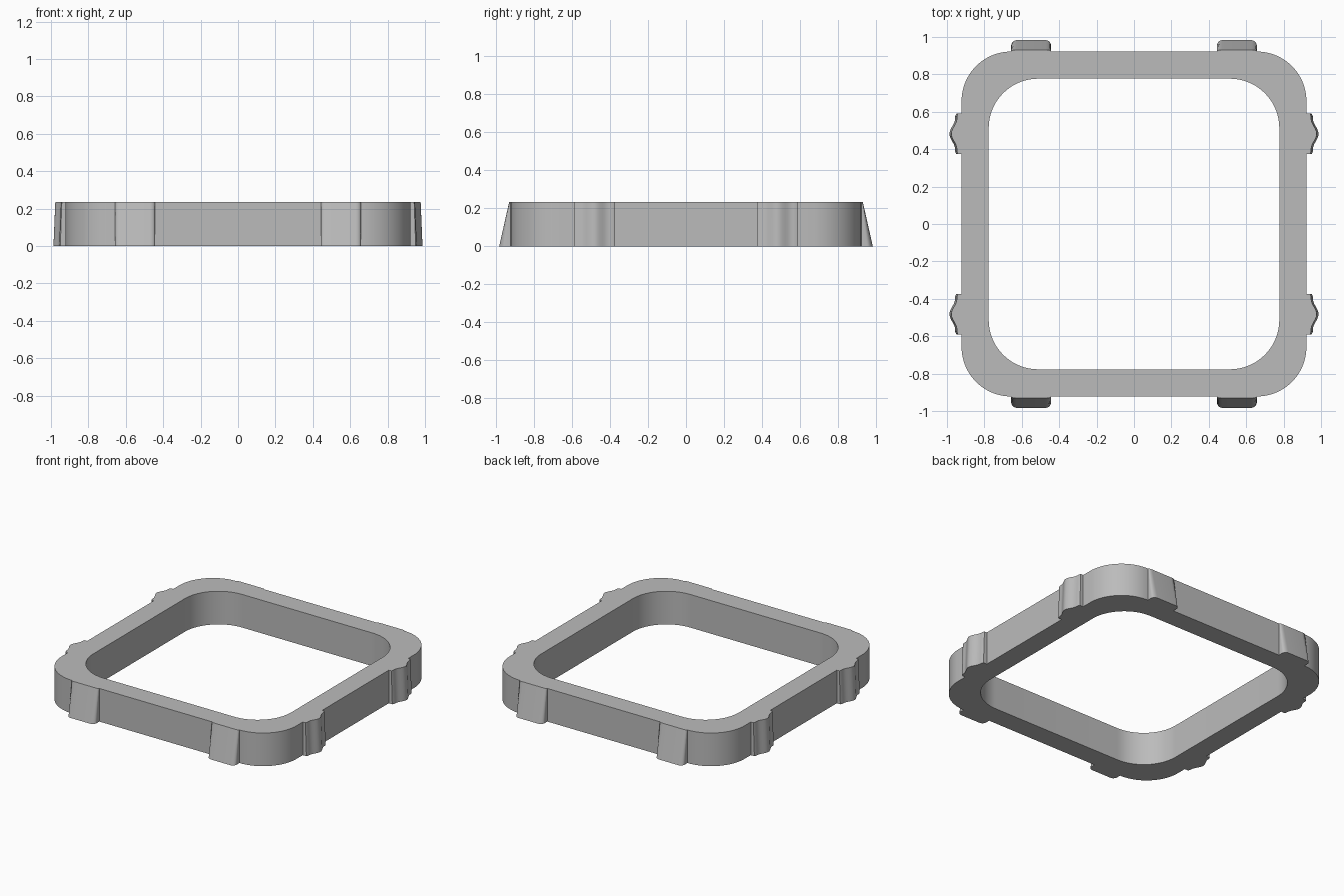
import bpy, bmesh, math

cube = bpy.data.objects.get("Cube")
if cube:
    bpy.data.objects.remove(cube, do_unlink=True)

HEIGHT = 0.235
OUTER, INNER, RADIUS = 0.922, 0.777, 0.265


def arc(half, radius, steps=20):
    """Rounded corner of the +x +y quadrant."""
    c = half - radius
    angles = [math.pi / 2 * i / steps for i in range(steps + 1)]
    return [(c + radius * math.cos(a), c + radius * math.sin(a)) for a in angles]


def side_lug(reach):
    """Bumped lug on the side: soft shoulders and a raised middle."""
    half, mid, shoulder = 0.108, 0.482, 0.62
    pts = [(OUTER, mid - half)]
    for i in range(17):
        t = -1 + i / 8
        # shoulders round off near both ends, the crest is a cosine bump
        corner = math.sqrt(max(0, 1 - max(0, (abs(t) - 0.8) / 0.2) ** 2))
        bump = 0.5 + 0.5 * math.cos(math.pi * min(1, abs(t) / 0.75))
        depth = reach * (0.5 + (shoulder - 0.5) * corner) + 0.03 * bump
        pts.append((OUTER + depth, mid + half * t))
    return pts + [(OUTER, mid + half)]


def end_lug(reach):
    """Flat lug on the end, corners rounded in plan."""
    half, mid, r = 0.107, 0.55, 0.03
    pts = [(mid + half, OUTER)]
    for side in (1, -1):
        corner = []
        for i in range(7):
            a = math.pi / 2 * i / 6
            corner.append((mid + side * (half - r + r * math.cos(a)),
                           OUTER + reach * (0.5 + 0.5 * math.sin(a))))
        pts += corner if side == 1 else corner[::-1]
    return pts + [(mid - half, OUTER)]


def full_loop(quadrant):
    """Mirror one quadrant into a closed counter-clockwise outline."""
    half = quadrant + [(-x, y) for x, y in reversed(quadrant)]
    return half + [(-x, -y) for x, y in half]


def outer_outline(side_reach, end_reach):
    return full_loop(side_lug(side_reach) + arc(OUTER, RADIUS)[1:-1] + end_lug(end_reach))


# One grey for the whole frame
grey = bpy.data.materials.new("Mid Grey")
grey.use_nodes = True
colour = (0.5, 0.5, 0.5, 1)
grey.diffuse_color = colour
grey.node_tree.nodes["Principled BSDF"].inputs["Base Color"].default_value = colour

# Frame walls: outer wall tapers at the lugs, inner wall is straight
bm = bmesh.new()
inner = full_loop(arc(INNER, RADIUS))
walls = ((outer_outline(0.078 - 0.03 + 0.008, 0.061), outer_outline(0.04, 0.008), 1),
         (inner, inner, -1))
rims = ([], [])
for low, high, facing in walls:
    rings = [[bm.verts.new((x, y, z)) for x, y in loop]
             for loop, z in ((low, 0), (high, HEIGHT))]
    n = len(low)
    for i in range(n):
        j = (i + 1) % n
        quad = [rings[0][i], rings[0][j], rings[1][j], rings[1][i]]
        bm.faces.new(quad[::facing])
    for k in (0, 1):
        rims[k].extend(bm.edges.get((rings[k][i], rings[k][(i + 1) % n])) for i in range(n))

# Flat bottom and top caps between the two walls
for edges, up in zip(rims, (-1, 1)):
    bmesh.ops.triangle_fill(bm, edges=edges, use_beauty=True, normal=(0, 0, up))
bmesh.ops.recalc_face_normals(bm, faces=bm.faces)

mesh = bpy.data.meshes.new("lugged_frame")
bm.to_mesh(mesh)
bm.free()
mesh.materials.append(grey)
frame = bpy.data.objects.new("lugged_frame", mesh)
bpy.context.collection.objects.link(frame)
bpy.context.view_layer.objects.active = frame
frame.select_set(True)
bpy.ops.object.shade_smooth_by_angle(angle=math.radians(35))
